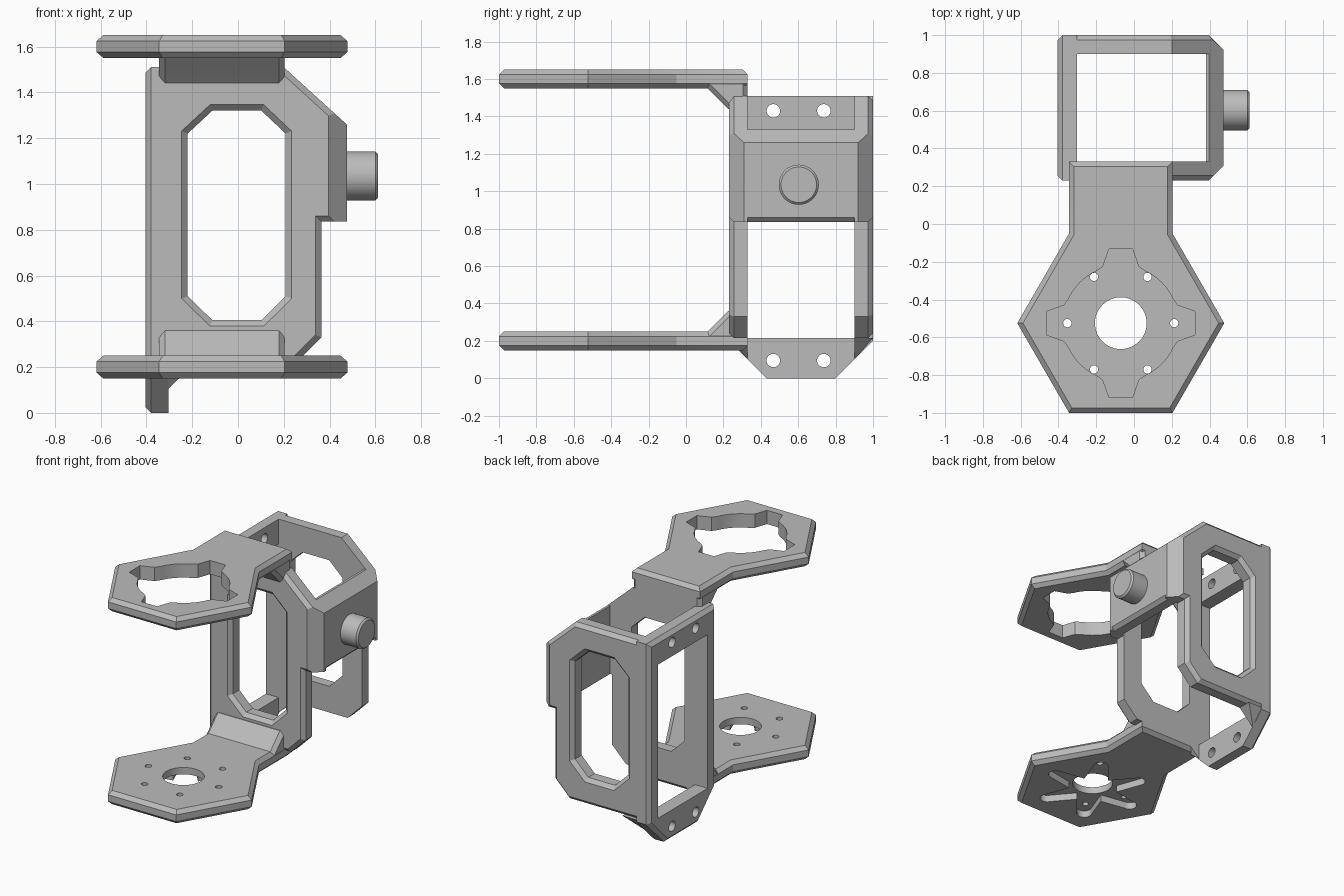
import bpy, bmesh, math
from math import sin, cos, pi, radians
from mathutils import Vector

cube = bpy.data.objects.get("Cube")
if cube:
    bpy.data.objects.remove(cube, do_unlink=True)

grey = bpy.data.materials.new("plain grey")
grey.use_nodes = True
GREY = (0.5, 0.5, 0.5, 1)
grey.diffuse_color = GREY
grey.node_tree.nodes["Principled BSDF"].inputs["Base Color"].default_value = GREY

CH = 0.026                      # common chamfer
MID_Y, MID_Z = 0.615, 0.9       # mirror planes of the cage and the arms
HUB = Vector((-0.07, -0.525))   # centre of the arm pads


def inset(poly, d):
    """Move every side of a 2D outline inward by d."""
    pts = [Vector(p) for p in poly]
    n = len(pts)
    area = sum(pts[i - 1].x * pts[i].y - pts[i].x * pts[i - 1].y for i in range(n))
    s = 1 if area > 0 else -1
    out = []
    for i, p in enumerate(pts):
        e1 = (p - pts[i - 1]).normalized()
        e2 = (pts[(i + 1) % n] - p).normalized()
        n1, n2 = Vector((-e1.y, e1.x)) * s, Vector((-e2.y, e2.x)) * s
        out.append(p + (n1 + n2) * d / (1 + n1.dot(n2)))
    return out


def finish(name, bm):
    bmesh.ops.recalc_face_normals(bm, faces=bm.faces[:])
    mesh = bpy.data.meshes.new(name)
    bm.to_mesh(mesh)
    bm.free()
    mesh.materials.append(grey)
    ob = bpy.data.objects.new(name, mesh)
    bpy.context.collection.objects.link(ob)
    return ob


def prism(name, poly, axis, a, b, ca=0, cb=0):
    """Extrude an outline along an axis; ca, cb chamfer (or flare) its ends."""
    place = {'x': lambda p, t: (t, p[0], p[1]),
             'y': lambda p, t: (p[0], t, p[1]),
             'z': lambda p, t: (p[0], p[1], t)}[axis]
    rings = [(poly, a), (poly, b)]
    if ca:
        rings[0:1] = [(inset(poly, ca), a), (poly, a + abs(ca))]
    if cb:
        rings[-1:] = [(poly, b - abs(cb)), (inset(poly, cb), b)]
    bm = bmesh.new()
    loops = [[bm.verts.new(place(p, t)) for p in ring] for ring, t in rings]
    n = len(poly)
    for lo, hi in zip(loops, loops[1:]):
        for i in range(n):
            j = (i + 1) % n
            bm.faces.new((lo[i], lo[j], hi[j], hi[i]))
    bm.faces.new(loops[0])
    bm.faces.new(loops[-1])
    return finish(name, bm)


def hull(name, points):
    bm = bmesh.new()
    for p in points:
        bm.verts.new(p)
    bmesh.ops.convex_hull(bm, input=bm.verts[:])
    return finish(name, bm)


def cut(ob, *cutters):
    """Subtract the cutters and remove them."""
    bpy.context.view_layer.objects.active = ob
    for c in cutters:
        c.hide_render = True
        mod = ob.modifiers.new("cut", 'BOOLEAN')
        mod.operation, mod.solver, mod.object = 'DIFFERENCE', 'EXACT', c
        bpy.ops.object.modifier_apply(modifier=mod.name)
        bpy.data.objects.remove(c, do_unlink=True)


def circle(x, y, r, n=32):
    return [(x + r * cos(2 * pi * i / n), y + r * sin(2 * pi * i / n)) for i in range(n)]


def rect(x0, x1, y0, y1):
    return [(x0, y0), (x1, y0), (x1, y1), (x0, y1)]


def turned(points, angle):
    a = radians(angle)
    return [(HUB.x + x * cos(a) - y * sin(a), HUB.y + x * sin(a) + y * cos(a)) for x, y in points]


# Cage: front and back plates with an eight-sided window
plate = [(-0.36, 1.51), (0.2, 1.51), (0.475, 1.26), (0.475, 0.835), (0.365, 0.835),
         (0.365, 0.33), (0.25, 0.215), (-0.36, 0.215)]
window = [(-0.22, 0.51), (-0.112, 0.405), (0.102, 0.405), (0.208, 0.51),
          (0.208, 1.22), (0.102, 1.32), (-0.112, 1.32), (-0.22, 1.22)]
for name, y0, y1, side in (("front_plate", 0.23, 0.33, -1), ("back_plate", 0.9, 1.0, 1)):
    front = side < 0
    ob = prism(name, plate, 'y', y0, y1, CH if front else 0, 0 if front else CH)
    face = y0 if front else y1
    hole = prism("window_cutter", window, 'y', y0 - 0.02, y1 + 0.02,
                 -0.046 if front else 0, 0 if front else -0.046)
    corner = prism("corner_cutter", [(0.395, face), (0.485, face - side * 0.09),
                                     (0.6, face), (0.485, face + side * 0.09)], 'z', 0.7, 1.7)
    cut(ob, hole, corner)

    # Wedge joining the plate foot to the side wall
    inner = y1 if front else y0
    hull(name + "_foot", [(-0.31, face, 0.215), (-0.31, inner, 0.215), (-0.31, inner, 0.10),
                          (-0.19, face, 0.215), (-0.19, inner, 0.215)])

# Cage: right side wall with pointed foot, window and screw holes
wall = prism("side_wall", [(0.23, 1.51), (0.23, 0.2), (0.43, 0), (0.8, 0), (1.0, 0.2), (1.0, 1.51)],
             'x', -0.405, -0.303, CH)
cut(wall, prism("wall_window", rect(0.33, 0.9, 0.215, 1.33), 'x', -0.6, -0.1),
    *[prism("screw_cutter", circle(y, z, 0.036), 'x', -0.6, -0.1)
      for y in (0.467, 0.737) for z in (0.095, 1.43)])

# Cage: raised pivot wall on the other side
pivot = prism("pivot_wall", [(0.38, 0.835), (0.45, 0.835), (0.475, 0.86), (0.475, 1.26),
                             (0.398, 1.33), (0.38, 1.33)], 'y', 0.31, 0.92)

# Pivot pin
prism("pivot_pin", circle(0.603, 1.035, 0.107, 48), 'x', 0.46, 0.612, 0, 0.012)

# Arms: hexagonal pad with a neck running back to the cage
hexagon = [(HUB.x + 0.548 * cos(radians(a)), HUB.y + 0.548 * sin(radians(a)))
           for a in (120, 180, 240, 300, 0, 60)]
left, right = hexagon[0][0], hexagon[-1][0]
outline = [(left, 0.33)] + hexagon + [(right, 0.33)]
rib = [(0.06, 1.6), (0.115, 1.55), (0.225, 1.44), (0.33, 1.44), (0.33, 1.6)]


def arm(name, upper):
    z = 1.55 if upper else 0.15
    body = prism(name, outline, 'z', z, z + 0.1, CH, CH)
    profile = [(y, h if upper else 2 * MID_Z - h) for y, h in rib]
    prism(name + "_rib", profile, 'x', left, right, CH, CH)
    return body


upper_arm = arm("upper_arm", True)
lower_arm = arm("lower_arm", False)

# Upper arm: round opening with four notches
opening = []
for k in range(4):
    notch = [(0.275, -0.13), (0.3, -0.095), (0.393, -0.062),
             (0.393, 0.062), (0.3, 0.095), (0.275, 0.13)]
    arc = [(0.305 * cos(radians(a)), 0.305 * sin(radians(a))) for a in range(30, 61, 5)]
    opening += turned(notch + arc, 90 * k)
cut(upper_arm, prism("opening_cutter", opening, 'z', 1.4, 1.8))

# Lower arm: centre bore, six screw holes and a star pocket underneath
star = []
for k in range(6):
    tip = [(0.33 + 0.05 * cos(radians(a)), 0.05 * sin(radians(a))) for a in range(-90, 91, 15)]
    valley = [(0.165 * cos(pi / 6), 0.165 * sin(pi / 6))]
    star += turned(tip + valley, 60 * k)
cut(lower_arm, prism("star_cutter", star, 'z', 0.05, 0.2),
    prism("bore_cutter", circle(HUB.x, HUB.y, 0.137, 48), 'z', 0, 0.4),
    *[prism("screw_cutter", circle(*turned([(0.283, 0)], 60 * k)[0], 0.022, 20), 'z', 0, 0.4)
      for k in range(6)])

# Smooth the round walls, keep the chamfers crisp
bpy.ops.object.select_all(action='DESELECT')
for ob in bpy.context.collection.objects:
    if ob.type == 'MESH' and grey.name in ob.data.materials:
        ob.select_set(True)
        bpy.context.view_layer.objects.active = ob
bpy.ops.object.shade_smooth_by_angle(angle=radians(25))
